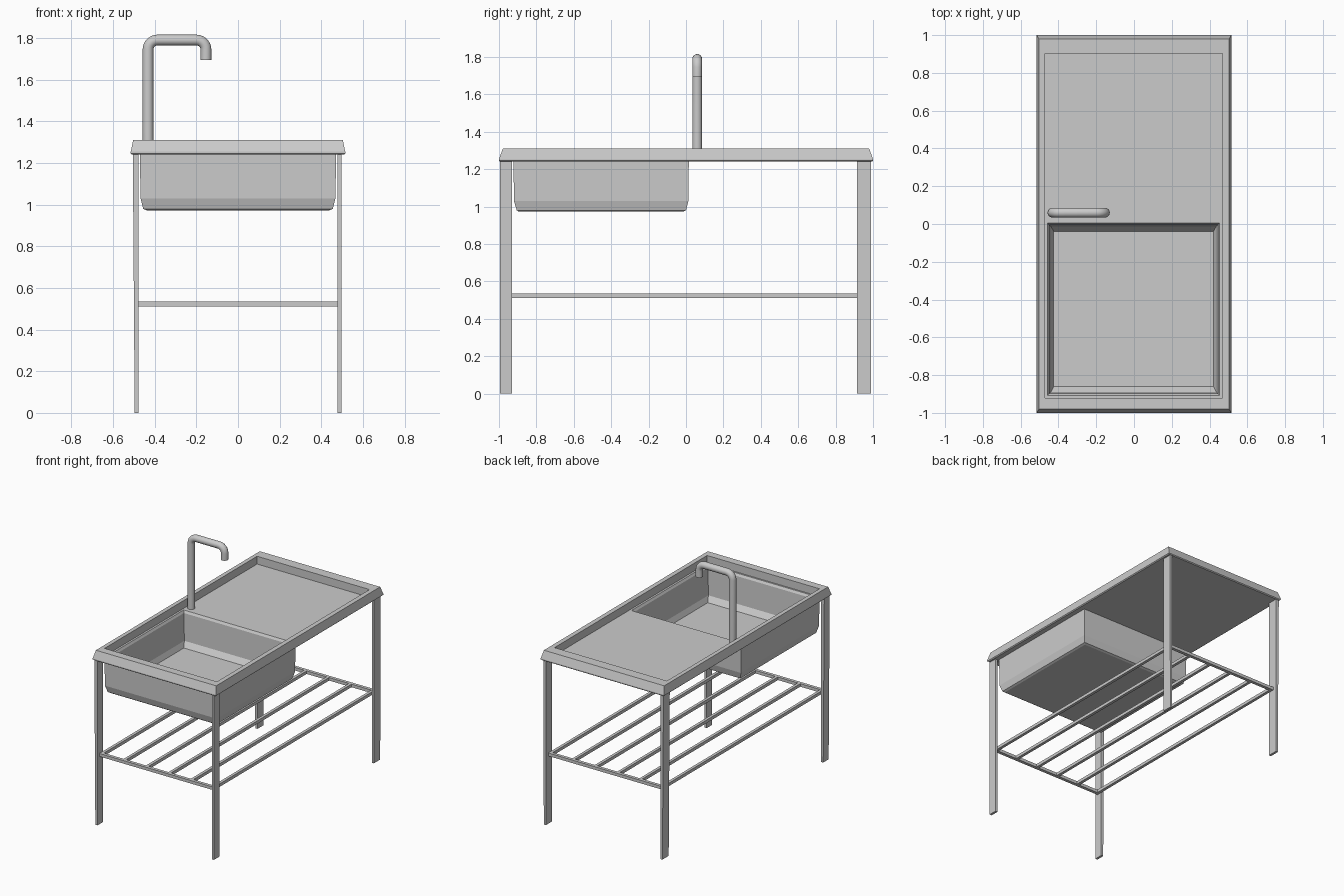
import bpy, bmesh, math
from mathutils import Vector

if "Cube" in bpy.data.objects:
    bpy.data.objects.remove(bpy.data.objects["Cube"])


def finish(name, bm):
    bmesh.ops.recalc_face_normals(bm, faces=bm.faces)
    mesh = bpy.data.meshes.new(name)
    bm.to_mesh(mesh)
    bm.free()
    ob = bpy.data.objects.new(name, mesh)
    bpy.context.collection.objects.link(ob)
    return ob


def loft(name, rings):
    """Stack of rectangles (x0, x1, y0, y1, z), joined in order and capped at both ends."""
    bm = bmesh.new()
    loops = [[bm.verts.new(p) for p in ((x0, y0, z), (x1, y0, z), (x1, y1, z), (x0, y1, z))]
             for x0, x1, y0, y1, z in rings]
    for a, b in zip(loops, loops[1:]):
        for i in range(4):
            j = (i + 1) % 4
            bm.faces.new((a[i], a[j], b[j], b[i]))
    bm.faces.new(loops[0])
    bm.faces.new(loops[-1])
    return finish(name, bm)


def box(name, x0, x1, y0, y1, z0, z1):
    return loft(name, [(x0, x1, y0, y1, z0), (x0, x1, y0, y1, z1)])


# Worktop with raised rim, sunken drainer and basin: one continuous pressed shell,
# listed from the basin underside outwards, over the rim and down to the basin floor
loft("worktop_and_basin", [
    (-0.44, 0.44, -0.895, -0.015, 0.973),
    (-0.455, 0.455, -0.905, 0.0, 0.98),
    (-0.468, 0.468, -0.92, 0.013, 1.03),
    (-0.471, 0.471, -0.922, 0.015, 1.24),
    (-0.508, 0.508, -0.993, 0.993, 1.24),
    (-0.515, 0.515, -1.0, 1.0, 1.246),
    (-0.515, 0.515, -1.0, 1.0, 1.254),
    (-0.503, 0.503, -0.979, 0.979, 1.311),
    (-0.472, 0.468, -0.92, 0.902, 1.311),
    (-0.472, 0.468, -0.92, 0.902, 1.252),
    (-0.457, 0.453, -0.907, 0.004, 1.252),
    (-0.448, 0.444, -0.897, -0.006, 1.235),
    (-0.44, 0.436, -0.89, -0.012, 1.03),
    (-0.425, 0.42, -0.86, -0.04, 0.99),
])

# Flat plate legs, slightly leaning on the left side
for side, sx in (("left", -1), ("right", 1)):
    for end, y0, y1 in (("front", -0.995, -0.93), ("back", 0.915, 0.99)):
        top = sorted((sx * 0.478, sx * (0.505 if sx < 0 else 0.497)))
        foot = sorted((sx * 0.478, sx * 0.496))
        loft(f"{end}_{side}_leg", [(*foot, y0, y1, 0), (*top, y0, y1, 1.243)])

# Shelf: two end rails carrying six long bars
for end, y in (("front", -0.96), ("back", 0.95)):
    box(f"{end}_shelf_rail", -0.48, 0.48, y - 0.012, y + 0.012, 0.512, 0.535)
for i in range(6):
    x = -0.468 + i * 0.936 / 5
    box(f"shelf_bar_{i + 1}", x - 0.011, x + 0.011, -0.96, 0.95, 0.512, 0.535)

# Tap: bent tube with two rounded corners
X0, X1, Y, TOP, R = -0.432, -0.154, 0.06, 1.79, 0.045
path = [Vector((X0, Y, 1.25))]
for cx, start in ((X0 + R, math.pi), (X1 - R, math.pi / 2)):
    for k in range(7):
        a = start - k * math.pi / 12
        path.append(Vector((cx + R * math.cos(a), Y, TOP - R + R * math.sin(a))))
path.append(Vector((X1, Y, 1.695)))
curve = bpy.data.curves.new("tap", "CURVE")
curve.dimensions = "3D"
curve.bevel_depth = 0.026
curve.bevel_resolution = 6
curve.use_fill_caps = True
spline = curve.splines.new("POLY")
spline.points.add(len(path) - 1)
for pt, co in zip(spline.points, path):
    pt.co = (*co, 1)
tap = bpy.data.objects.new("tap", curve)
bpy.context.collection.objects.link(tap)
bpy.ops.object.select_all(action="DESELECT")
tap.select_set(True)
bpy.context.view_layer.objects.active = tap
bpy.ops.object.convert(target="MESH")
bpy.ops.object.shade_smooth_by_angle(angle=math.radians(40))
